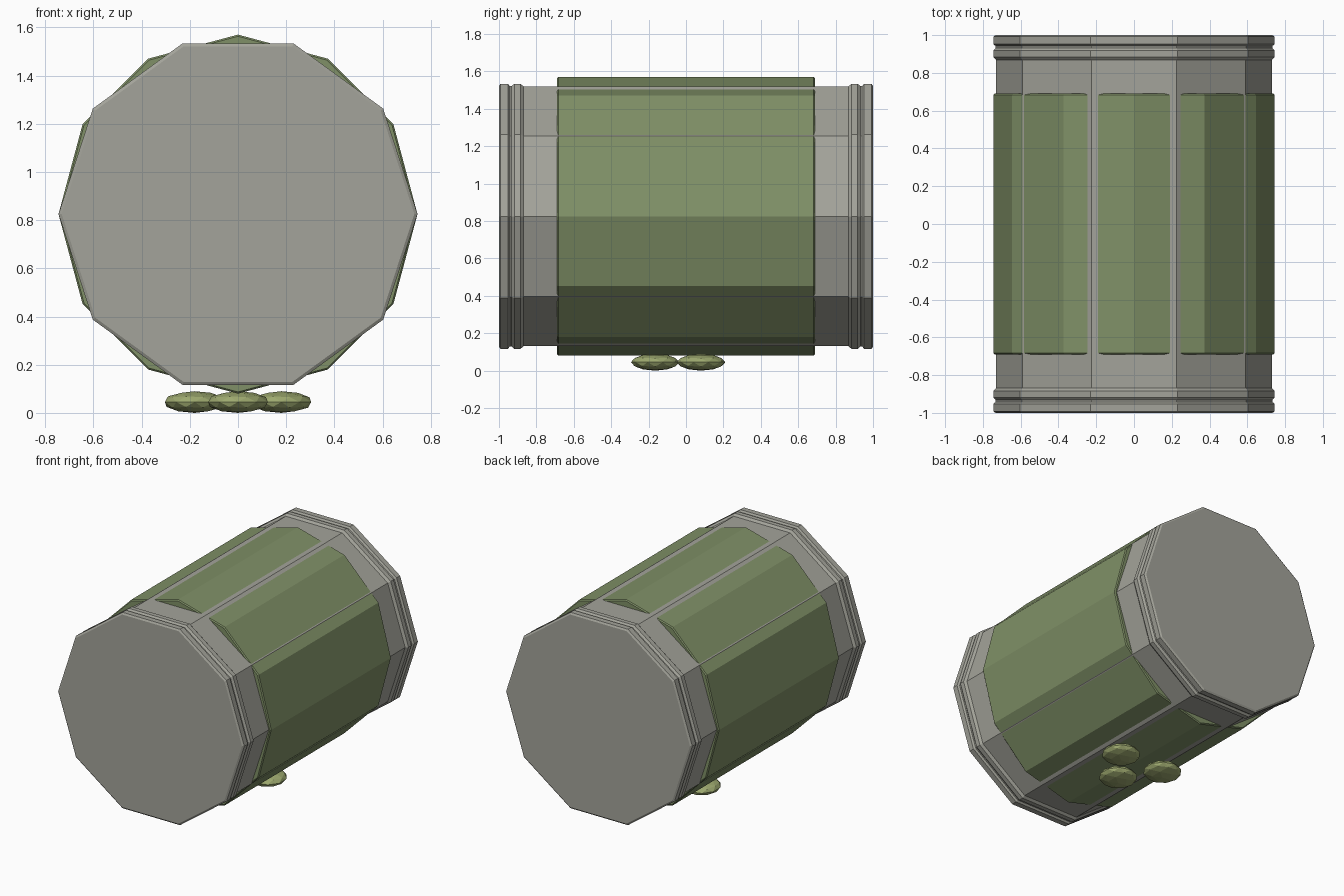
import bpy, bmesh, math
from mathutils import Matrix

cube = bpy.data.objects.get("Cube")
if cube:
    bpy.data.objects.remove(cube, do_unlink=True)

AXIS_Z = 0.825


def material(name, color):
    mat = bpy.data.materials.new(name)
    mat.use_nodes = True
    mat.diffuse_color = (*color, 1)
    bsdf = mat.node_tree.nodes["Principled BSDF"]
    bsdf.inputs["Base Color"].default_value = (*color, 1)
    bsdf.inputs["Roughness"].default_value = 0.8
    return mat


grey = material("warm grey", (0.37, 0.37, 0.325))
olive = material("olive green", (0.215, 0.28, 0.135))
moss = material("light moss green", (0.34, 0.40, 0.16))


def add_object(name, bm, mat):
    bmesh.ops.recalc_face_normals(bm, faces=bm.faces)
    mesh = bpy.data.meshes.new(name)
    bm.to_mesh(mesh)
    bm.free()
    mesh.materials.append(mat)
    obj = bpy.data.objects.new(name, mesh)
    bpy.context.collection.objects.link(obj)
    return obj


def lathe(name, profile, sides, mat):
    """Solid of (y, radius) rings around the lengthwise axis."""
    bm = bmesh.new()
    rings = []
    for y, r in profile:
        angles = [math.tau * i / sides for i in range(sides)]
        rings.append([bm.verts.new((r * math.cos(a), y, AXIS_Z + r * math.sin(a)))
                      for a in angles])
    for a, b in zip(rings, rings[1:]):
        for i in range(sides):
            j = (i + 1) % sides
            bm.faces.new((a[i], a[j], b[j], b[i]))
    bm.faces.new(rings[0])
    bm.faces.new(rings[-1])
    return add_object(name, bm, mat)


# Ten-sided barrel
lathe("barrel_body", [(-0.95, 0.73), (0.95, 0.73)], 10, grey)

# Stepped rims with a groove at both ends
rim = [(1.0, 0.732), (0.992, 0.745), (0.952, 0.745), (0.942, 0.732),
       (0.932, 0.732), (0.918, 0.745), (0.885, 0.745), (0.868, 0.73)]
for side, name in ((-1, "front_rim"), (1, "back_rim")):
    lathe(name, [(side * y, r) for y, r in rim], 10, grey)

# Twelve-sided sleeve that breaks through the barrel faces as raised panels
lathe("side_panels", [(-0.69, 0.738), (-0.683, 0.745),
                      (0.683, 0.745), (0.69, 0.738)], 12, olive)

# Three flattened faceted pads underneath
for name, x, y in (("left_pad", 0.18, 0.08), ("right_pad", -0.18, 0.08),
                   ("front_pad", 0, -0.165)):
    bm = bmesh.new()
    bmesh.ops.create_icosphere(bm, subdivisions=2, radius=1)
    bmesh.ops.transform(bm, verts=bm.verts, matrix=Matrix.Translation((x, y, 0.045))
                        @ Matrix.Diagonal((0.13, 0.13, 0.045, 1)))
    add_object(name, bm, moss)
